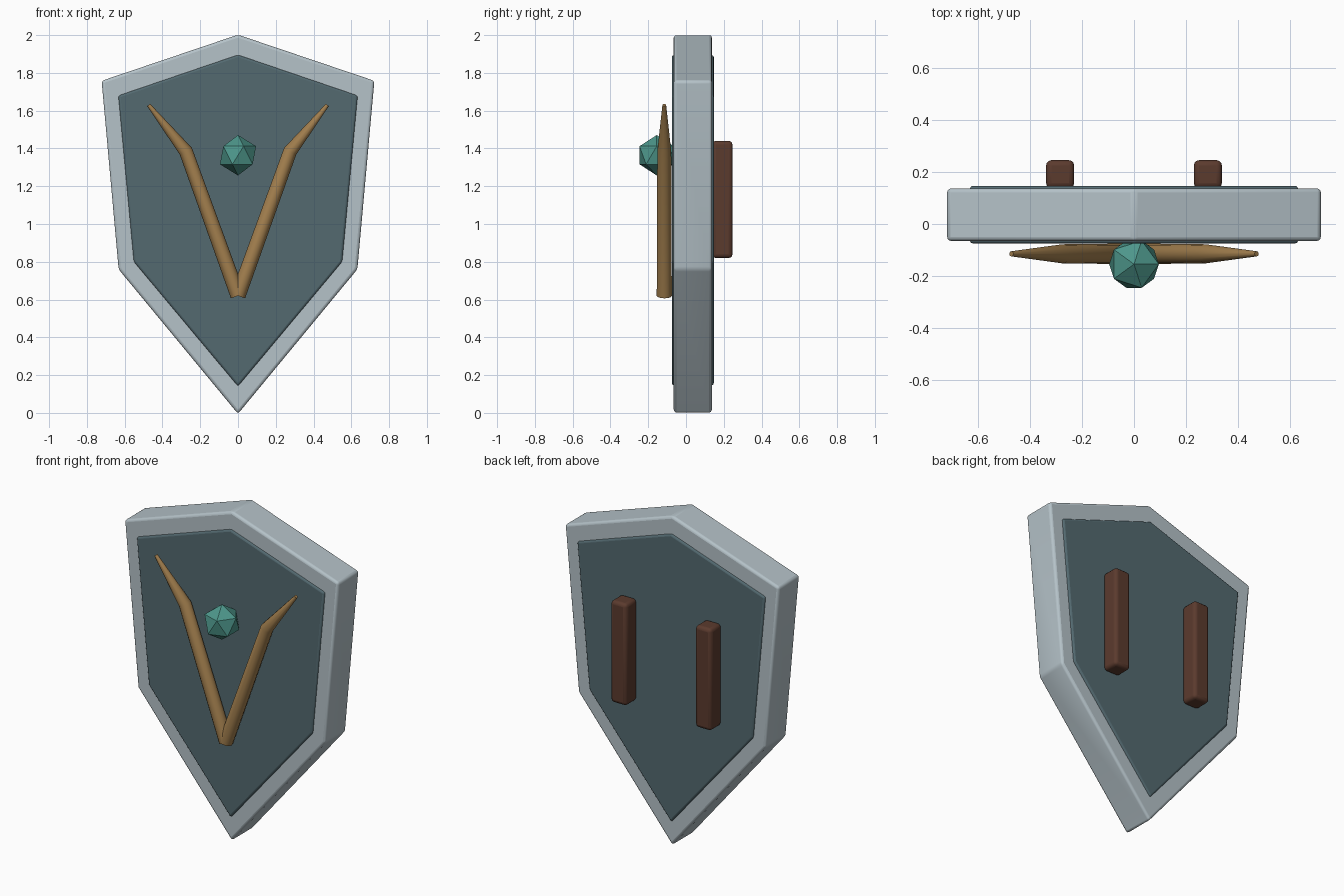
import bpy
import bmesh
import math

if "Cube" in bpy.data.objects:
    bpy.data.objects.remove(bpy.data.objects["Cube"], do_unlink=True)


def material(name, rgb):
    mat = bpy.data.materials.new(name)
    mat.use_nodes = True
    color = (*rgb, 1)
    mat.diffuse_color = color
    mat.node_tree.nodes["Principled BSDF"].inputs["Base Color"].default_value = color
    return mat


steel = material("pale steel", (0.46, 0.54, 0.58))
slate = material("slate blue", (0.087, 0.143, 0.163))
bronze = material("bronze", (0.36, 0.21, 0.075))
leather = material("brown leather", (0.105, 0.043, 0.027))
crystal = material("teal crystal", (0.075, 0.31, 0.26))


def add_object(name, data, mat):
    obj = bpy.data.objects.new(name, data)
    data.materials.append(mat)
    bpy.context.collection.objects.link(obj)
    return obj


def from_bmesh(name, bm, mat):
    mesh = bpy.data.meshes.new(name)
    bm.to_mesh(mesh)
    bm.free()
    return add_object(name, mesh, mat)


def round_edges(obj, width, segments=3):
    bevel = obj.modifiers.new("Rounded edges", "BEVEL")
    bevel.width = width
    bevel.segments = segments
    bevel.limit_method = "ANGLE"
    bevel.angle_limit = math.radians(25)
    bpy.ops.object.select_all(action="DESELECT")
    obj.select_set(True)
    bpy.context.view_layer.objects.active = obj
    bpy.ops.object.shade_smooth_by_angle(angle=math.radians(35))


def shield_slab(name, half_profile, front, back, mat, width):
    """Mirror a top-to-bottom half profile and extrude it along y."""
    mirrored = [(-x, z) for x, z in reversed(half_profile[1:-1])]
    bm = bmesh.new()
    verts = [bm.verts.new((x, front, z)) for x, z in half_profile + mirrored]
    face = bm.faces.new(verts)
    result = bmesh.ops.extrude_face_region(bm, geom=[face])
    moved = [v for v in result["geom"] if isinstance(v, bmesh.types.BMVert)]
    bmesh.ops.translate(bm, verts=moved, vec=(0, back - front, 0))
    bmesh.ops.recalc_face_normals(bm, faces=bm.faces)
    obj = from_bmesh(name, bm, mat)
    round_edges(obj, width)
    return obj


# Shield body: steel border with a slightly thicker panel through it
shield_slab("border", [(0, 2.002), (0.722, 1.758), (0.632, 0.76), (0, -0.005)],
            -0.065, 0.137, steel, 0.015)
shield_slab("panel", [(0, 1.896), (0.634, 1.68), (0.552, 0.8), (0, 0.14)],
            -0.075, 0.147, slate, 0.012)

# Horn-shaped ornaments and rear grips, one per side
for side, label in ((1, "left"), (-1, "right")):
    curve = bpy.data.curves.new(label + "_horn", "CURVE")
    curve.dimensions = "3D"
    curve.bevel_depth = 0.04
    curve.bevel_resolution = 4
    curve.use_fill_caps = True
    spline = curve.splines.new("POLY")
    path = [(0, 0.62, 1), (0.276, 1.385, 0.92), (0.473, 1.63, 0.25)]
    spline.points.add(len(path) - 1)
    for point, (x, z, radius) in zip(spline.points, path):
        point.co = (side * x, -0.115, z, 1)
        point.radius = radius
    spline.use_smooth = True
    add_object(label + "_horn", curve, bronze)

    bm = bmesh.new()
    bmesh.ops.create_cube(bm, size=1)
    bmesh.ops.scale(bm, verts=bm.verts, vec=(0.108, 0.108, 0.62))
    grip = from_bmesh(label + "_grip", bm, leather)
    grip.location = (side * 0.285, 0.192, 1.13)
    round_edges(grip, 0.02)

# Faceted gem
bm = bmesh.new()
bmesh.ops.create_icosphere(bm, subdivisions=1, radius=0.107)
gem = from_bmesh("gem", bm, crystal)
gem.location = (0, -0.155, 1.364)
